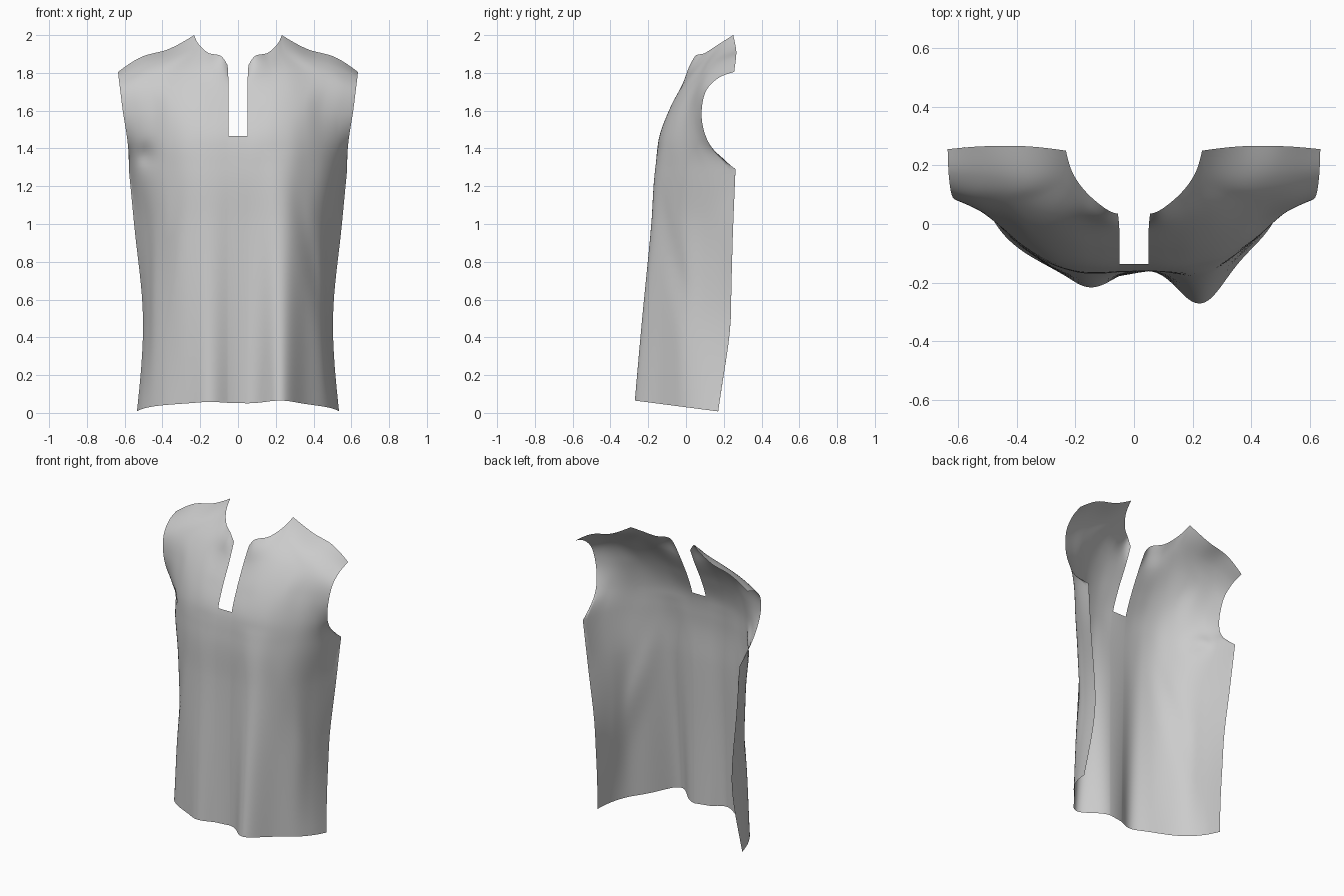
import bpy, bmesh, math
from mathutils import Vector

if "Cube" in bpy.data.objects:
    bpy.data.objects.remove(bpy.data.objects["Cube"])

SUB = 8  # subdivisions between profile points

# Half cross-sections below the armhole: height -> (x, y) from centre to side seam
lower = {
    0.0:  [(.05, -.15), (.12, -.148), (.2, -.148), (.28, -.14), (.36, -.105), (.445, -.035), (.505, .065), (.535, .17)],
    0.5:  [(.05, -.155), (.12, -.153), (.2, -.152), (.28, -.14), (.36, -.095), (.437, -.02), (.475, .09), (.503, .23)],
    1.0:  [(.05, -.155), (.12, -.154), (.2, -.15), (.28, -.135), (.36, -.092), (.43, -.018), (.49, .10), (.55, .25)],
    1.29: [(.05, -.157), (.12, -.157), (.2, -.153), (.28, -.135), (.36, -.09), (.45, -.018), (.53, .10), (.578, .262)],
}
# Half rows above it: slit edge to armhole edge; the last is neckline plus shoulder seam
upper = [
    [(.05, -.137, 1.465), (.12, -.142, 1.46), (.2, -.137, 1.46), (.28, -.12, 1.455),
     (.36, -.08, 1.455), (.45, -.015, 1.45), (.53, .055, 1.445), (.585, .115, 1.44)],
    [(.05, -.085, 1.6), (.12, -.085, 1.61), (.2, -.08, 1.62), (.28, -.065, 1.62),
     (.36, -.035, 1.62), (.45, .015, 1.61), (.53, .05, 1.605), (.61, .083, 1.6)],
    [(.05, -.02, 1.73), (.11, -.01, 1.76), (.19, .01, 1.78), (.26, .03, 1.79),
     (.37, .06, 1.78), (.46, .075, 1.76), (.55, .09, 1.735), (.625, .115, 1.72)],
    [(.052, .01, 1.79), (.095, .02, 1.84), (.17, .06, 1.86), (.22, .105, 1.885),
     (.26, .14, 1.9), (.38, .15, 1.87), (.5, .16, 1.835), (.632, .175, 1.775)],
    [(.055, .035, 1.84), (.085, .045, 1.885), (.155, .10, 1.905), (.207, .17, 1.95),
     (.232, .25, 2.0), (.37, .265, 1.925), (.51, .265, 1.885), (.635, .255, 1.805)],
]


def spline(pts):
    """Smooth curve through unevenly spaced points."""
    n = len(pts)
    h = [max((pts[i + 1] - pts[i]).length, 1e-4) for i in range(n - 1)]
    s = [(pts[i + 1] - pts[i]) / h[i] for i in range(n - 1)]
    mid = [(s[i - 1] * h[i] + s[i] * h[i - 1]) / (h[i - 1] + h[i]) for i in range(1, n - 1)]
    m = [1.5 * s[0] - .5 * mid[0]] + mid + [1.5 * s[-1] - .5 * mid[-1]]
    out = []
    for i in range(n - 1):
        for k in range(SUB):
            t = k / SUB
            e = t * t * (3 - 2 * t)
            out.append(pts[i] * (1 - e) + pts[i + 1] * e
                       + h[i] * (m[i] * t * (1 - t) ** 2 - m[i + 1] * t * t * (1 - t)))
    return out + [pts[-1]]


def cornered(pts, k):
    """Two curves meeting in a sharp corner at point k."""
    return spline(pts[:k + 1])[:-1] + spline(pts[k:])


def bell(d, w):
    return math.exp(-(d / w) ** 2)


def drape(p, side):
    """Place a half point on one side and add the hanging folds."""
    x, y, z = p.x * side, p.y, p.z
    k = max(0, (1.4 - z) / 1.4)
    y -= k * (.124 * bell(x - .225, .105) + .068 * bell(x + .145, .1))
    y += .03 * bell(x + .49, .05) * bell(z - 1.36, .06)
    y += .02 * bell(abs(x) - .57 + .22 * z, .05) * bell(z - .7, .35)
    z += (.03 - .13 * y) * max(0, 1 - z / 1.29) ** 2
    return Vector((x, y, z))


# Half sheet as a dense grid, with corners at the neck point and the underarm
rows = [[Vector((x, y, z)) for x, y in sec] for z, sec in lower.items()]
rows += [[Vector(p) for p in r] for r in upper]
rows = [spline(r) for r in rows[:-1]] + [cornered(rows[-1], 4)]
cols = [list(c) for c in zip(*rows)]
cols = [spline(c) for c in cols[:-1]] + [cornered(cols[-1], len(lower) - 1)]
slit_row = len(lower) * SUB

# Front garment panel: both halves, bridged below the neck slit
bm = bmesh.new()
grids = {}
for side in (1, -1):
    g = [[bm.verts.new(drape(p, side)) for p in c] for c in cols]
    grids[side] = g
    for i in range(len(g) - 1):
        for j in range(len(g[0]) - 1):
            f = [g[i][j], g[i + 1][j], g[i + 1][j + 1], g[i][j + 1]]
            bm.faces.new(f if side > 0 else f[::-1])
L, R = grids[-1][0], grids[1][0]
for j in range(slit_row):
    bm.faces.new((L[j], R[j], R[j + 1], L[j + 1]))

mesh = bpy.data.meshes.new("shirt_front_panel")
bm.to_mesh(mesh)
bm.free()
for f in mesh.polygons:
    f.use_smooth = True
obj = bpy.data.objects.new("shirt_front_panel", mesh)
bpy.context.collection.objects.link(obj)
